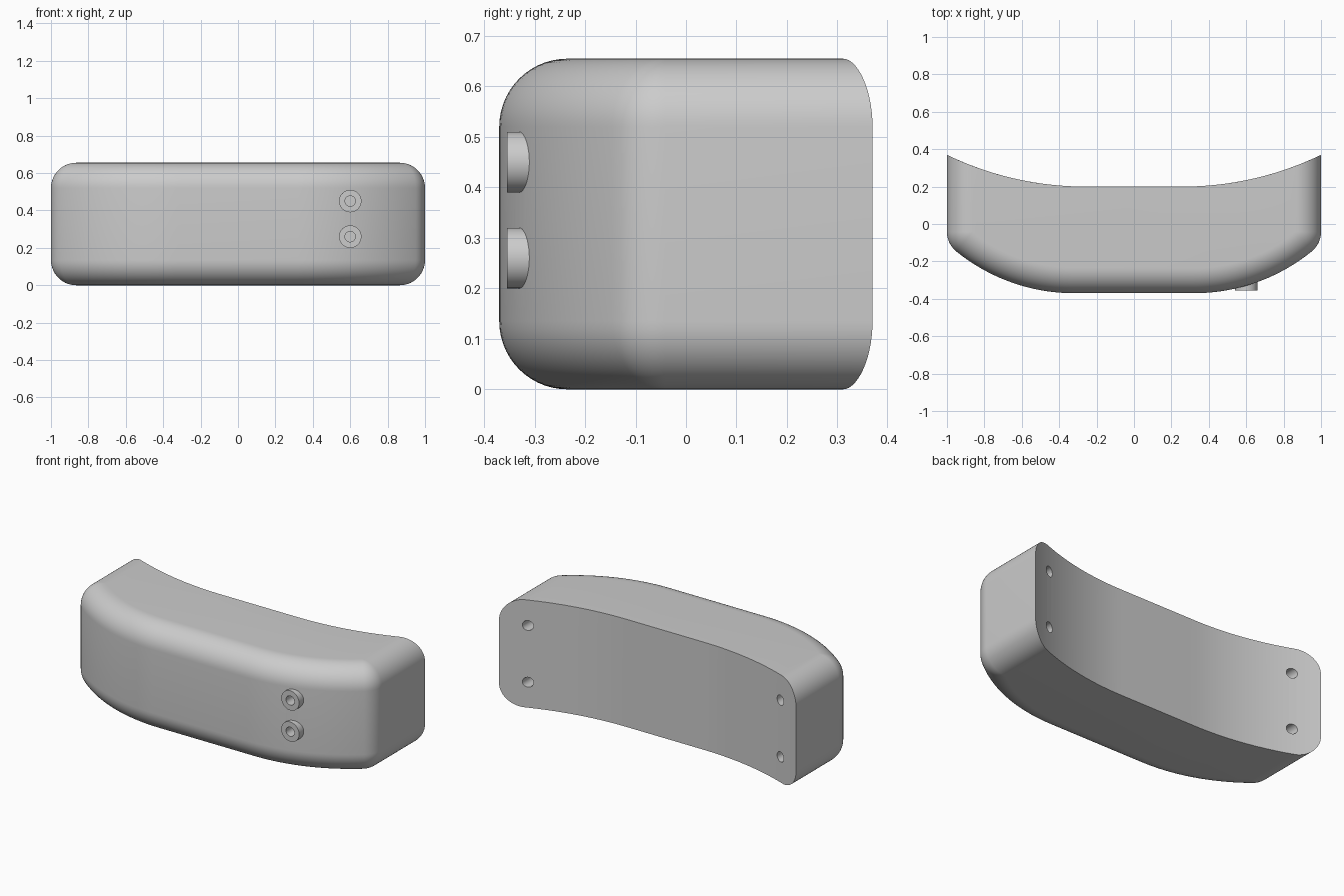
import bpy, bmesh
from math import sin, cos, asin, pi, sqrt, radians

cube = bpy.data.objects.get("Cube")
if cube:
    bpy.data.objects.remove(cube, do_unlink=True)

grey = bpy.data.materials.new("light_grey")
grey.use_nodes = True
colour = (0.6, 0.6, 0.6, 1)
grey.diffuse_color = colour
grey.node_tree.nodes["Principled BSDF"].inputs["Base Color"].default_value = colour

H = 0.655                    # height
R_EDGE = 0.135               # rounding of all edges except the back ones
FRONT, FLAT, R_FRONT = -0.37, 0.32, 1.0
BACK, BACK_FLAT, R_BACK = 0.2, 0.26, 1.70


def back_y(x):
    d = max(abs(x) - BACK_FLAT, 0)
    return BACK + R_BACK - sqrt(R_BACK ** 2 - d * d)


def outline(rho):
    """Plan outline: the core profile grown by rho."""
    r_in = R_FRONT - R_EDGE
    end = asin((1 - R_EDGE - FLAT) / r_in)
    cy = FRONT + R_FRONT
    half = []
    for i in range(25):      # curved front
        a = end * i / 24
        half.append((FLAT + (r_in + rho) * sin(a), cy - (r_in + rho) * cos(a)))
    for i in range(1, 11):   # rounded front corner
        a = end + (pi / 2 - end) * i / 10
        half.append((1 - R_EDGE + rho * sin(a), cy - r_in * cos(end) - rho * cos(a)))
    xm = 1 - R_EDGE + rho
    back = []
    for i in range(49):      # hollow back
        x = xm * (1 - i / 24)
        back.append((x, back_y(x)))
    return half + back + [(-x, y) for x, y in reversed(half)]


def finish(name, bm):
    bmesh.ops.remove_doubles(bm, verts=bm.verts, dist=1e-5)
    bmesh.ops.recalc_face_normals(bm, faces=bm.faces)
    me = bpy.data.meshes.new(name)
    bm.to_mesh(me)
    bm.free()
    me.materials.append(grey)
    ob = bpy.data.objects.new(name, me)
    bpy.context.collection.objects.link(ob)
    return ob


def rod(name, x, z, radius, y0, y1):
    """Cylinder along y."""
    bpy.ops.mesh.primitive_cylinder_add(vertices=40, radius=radius, depth=y1 - y0,
                                        location=(x, (y0 + y1) / 2, z),
                                        rotation=(pi / 2, 0, 0))
    ob = bpy.context.object
    ob.name = name
    ob.data.materials.append(grey)
    return ob


def activate(ob):
    bpy.ops.object.select_all(action='DESELECT')
    ob.select_set(True)
    bpy.context.view_layer.objects.active = ob


def cut(ob, cutter):
    activate(ob)
    mod = ob.modifiers.new("hole", 'BOOLEAN')
    mod.operation = 'DIFFERENCE'
    mod.solver = 'EXACT'
    mod.object = cutter
    bpy.ops.object.modifier_apply(modifier=mod.name)
    bpy.data.objects.remove(cutter, do_unlink=True)


def smooth(ob):
    activate(ob)
    bpy.ops.object.shade_smooth_by_angle(angle=radians(30))


# Body: plan outlines stacked in height, narrowing at top and bottom
N = 14
lower = [(R_EDGE * (1 - cos(pi / 2 * i / N)), R_EDGE * sin(pi / 2 * i / N))
         for i in range(N + 1)]
layers = lower + [(H - z, rho) for z, rho in reversed(lower)]
bm = bmesh.new()
rings = [[bm.verts.new((x, y, z)) for x, y in outline(rho)] for z, rho in layers]
n = len(rings[0])
for a, b in zip(rings, rings[1:]):
    for i in range(n):
        j = (i + 1) % n
        bm.faces.new((a[i], a[j], b[j], b[i]))
bm.faces.new(rings[0])
bm.faces.new(rings[-1])
body = finish("curved_body", bm)

# Mounting holes in the back
for x in (-0.85, 0.85):
    for z in (0.155, 0.5):
        cut(body, rod("hole_cutter", x, z, 0.03, 0.16, 0.5))
# Sockets on the front, each a tube seated in the body
for name, z in (("lower_socket", 0.26), ("upper_socket", 0.45)):
    cut(body, rod("hole_cutter", 0.6, z, 0.028, -0.5, -0.27))
    socket = rod(name, 0.6, z, 0.06, -0.355, -0.28)
    cut(socket, rod("hole_cutter", 0.6, z, 0.028, -0.5, -0.2))
    smooth(socket)
smooth(body)
